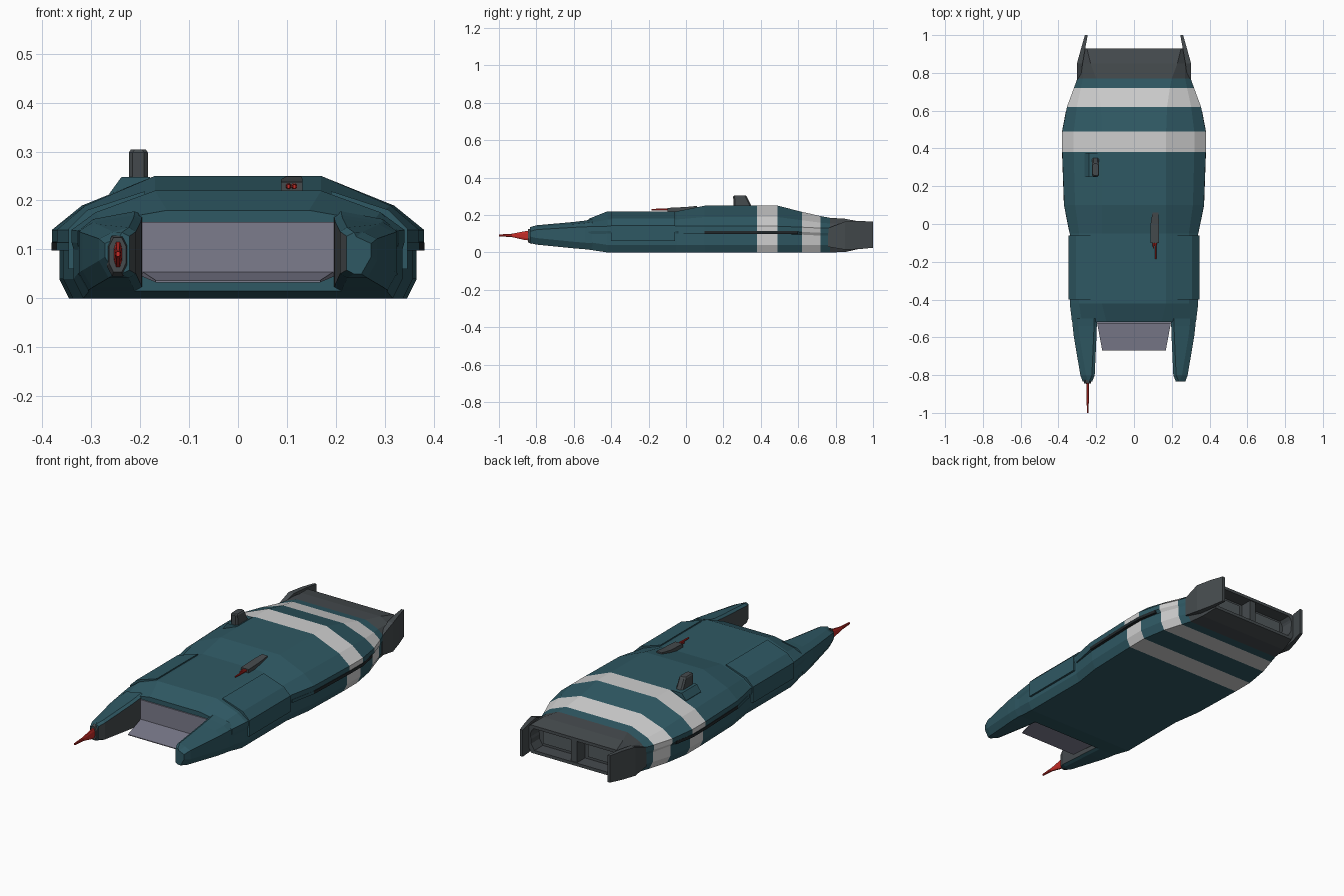
import bpy, bmesh

def mat(name, c):
    m = bpy.data.materials.new(name)
    m.diffuse_color = (*c, 1)
    return m

TEAL = mat("teal paint", (0.028, 0.098, 0.125))
WHITE = mat("stripe grey white", (0.62, 0.62, 0.62))
GREY = mat("dark grey metal", (0.06, 0.07, 0.076))
MID = mat("vent grey", (0.085, 0.1, 0.108))
BLACK = mat("slot black", (0.015, 0.02, 0.023))
RED = mat("red barrel", (0.55, 0.025, 0.02))
LILAC = mat("ramp lilac grey", (0.2, 0.2, 0.265))


def loft(name, rings, mats, rule=None):
    """Skin a list of closed rings, cap both ends, colour faces by a rule."""
    bm = bmesh.new()
    rv = [[bm.verts.new(p) for p in r] for r in rings]
    n = len(rv[0])
    for a, b in zip(rv, rv[1:]):
        for i in range(n):
            bm.faces.new((a[i], a[(i + 1) % n], b[(i + 1) % n], b[i]))
    bm.faces.new(rv[0])
    bm.faces.new(rv[-1])
    bmesh.ops.recalc_face_normals(bm, faces=bm.faces[:])
    bm.normal_update()
    if rule:
        for f in bm.faces:
            f.material_index = rule(f.calc_center_median(), f.normal)
    me = bpy.data.meshes.new(name)
    bm.to_mesh(me)
    bm.free()
    for m in mats:
        me.materials.append(m)
    ob = bpy.data.objects.new(name, me)
    bpy.context.collection.objects.link(ob)
    return ob


def rect(y, x0, x1, z0, z1):
    return [(x0, y, z0), (x1, y, z0), (x1, y, z1), (x0, y, z1)]


def octo(y, x, z, rx, rz, k=0.5):
    pts = [(1, k), (k, 1), (-k, 1), (-1, k), (-1, -k), (-k, -1), (k, -1), (1, -k)]
    return [(x + a * rx, y, z + b * rz) for a, b in pts]


def box(name, x0, x1, y0, y1, z0, z1, m):
    return loft(name, [rect(y0, x0, x1, z0, z1), rect(y1, x0, x1, z0, z1)], [m])


# Hull: mirrored faceted cross-sections along the length
def section(y, w, zb, zs, zt, xt, d):
    h = [(w - d - 0.02, zb), (w - d, zb + 0.04), (w - d, zs - 0.04), (w, zs - 0.025),
         (w, zs), (w - (w - xt) * 0.29, zs + 0.45 * (zt - zs)), (xt, zt)]
    return [(x, y, z) for x, z in h] + [(-x, y, z) for x, z in reversed(h)]

stations = [
    (-0.52, 0.328, 0.015, 0.138, 0.180, 0.145, 0.004),
    (-0.42, 0.34, 0, 0.14, 0.22, 0.17, 0.004),
    (-0.05, 0.34, 0, 0.14, 0.22, 0.17, 0.005),
    (0.10, 0.37, 0, 0.14, 0.25, 0.17, 0.013),
    (0.38, 0.38, 0, 0.14, 0.25, 0.17, 0.015),
    (0.49, 0.38, 0, 0.14, 0.25, 0.17, 0.015),
    (0.62, 0.355, 0, 0.135, 0.217, 0.175, 0.012),
    (0.72, 0.318, 0, 0.13, 0.194, 0.19, 0.006),
    (0.77, 0.30, 0, 0.13, 0.185, 0.20, 0.004),
    (0.85, 0.288, 0.002, 0.13, 0.18, 0.23, 0.004),
    (0.93, 0.27, 0.02, 0.13, 0.165, 0.25, 0.004)]
rings = [section(*s) for s in stations]
# recessed exhaust opening at the stern
rim = [(x * 0.92, y, 0.093 + (z - 0.093) * 0.78) for x, y, z in rings[-1]]
rings += [rim, [(x, 0.86, z) for x, y, z in rim]]

def hull_colour(c, n):
    if c.y > 0.77:
        return 2
    return 1 if 0.38 < c.y < 0.49 or 0.62 < c.y < 0.72 else 0

loft("hull", rings, [TEAL, WHITE, GREY], hull_colour)

# Stern pillar and vents
box("stern_pillar", -0.018, 0.018, 0.85, 0.925, 0.03, 0.155, GREY)

for s, side in ((1, "right"), (-1, "left")):
    def mx(ring):
        return [(s * x, y, z) for x, y, z in ring]

    loft("stern_vent_" + side, [mx(rect(0.85, 0.045, 0.215, 0.055, 0.13)),
                                mx(rect(0.875, 0.045, 0.215, 0.055, 0.13))], [MID])

    # Stern fins, sweeping inwards
    fin = [(0.76, 0.285, 0.303, 0.03, 0.13), (0.85, 0.272, 0.302, 0.015, 0.165),
           (0.93, 0.258, 0.28, 0.018, 0.168), (1.0, 0.245, 0.26, 0.025, 0.165)]
    loft("stern_fin_" + side, [mx(rect(*f)) for f in fin], [GREY])

    # Forward prongs with dark inner faces
    def prong(y, xi, w, zb, zs, zt):
        return mx([(xi, y, zb + 0.008), (xi + 0.015, y, zb), (w - 0.02, y, zb),
                   (w, y, zb + 0.035), (w, y, zs),
                   (w - 0.03, y, zs + 0.6 * (zt - zs)),
                   (xi + 0.015, y, zt), (xi, y, zt - 0.008)])
    loft("prong_" + side,
         [prong(-0.50, 0.196, 0.326, 0.014, 0.138, 0.178),
          prong(-0.54, 0.197, 0.325, 0.017, 0.137, 0.17),
          prong(-0.60, 0.199, 0.318, 0.022, 0.134, 0.163),
          prong(-0.80, 0.208, 0.284, 0.042, 0.122, 0.145),
          prong(-0.835, 0.222, 0.272, 0.05, 0.112, 0.135)],
         [TEAL, GREY], lambda c, n: 1 if n.x * s < -0.75 else 0)

    # Raised side hatch wrapping from flank to roof
    p = [(0.346, 0.06), (0.346, 0.143), (0.307, 0.181), (0.19, 0.219),
         (0.19, 0.2), (0.285, 0.17), (0.325, 0.14), (0.325, 0.06)]
    loft("side_hatch_" + side, [mx([(x, y, z) for x, z in p]) for y in (-0.40, -0.06)], [TEAL])

    # Flank slot
    slot = [(-0.04, 0.343), (0.10, 0.371), (0.38, 0.381), (0.49, 0.381), (0.595, 0.361)]
    loft("flank_slot_" + side,
         [mx(rect(y, w - 0.03, w, 0.098, 0.114)) for y, w in slot],
         [BLACK, TEAL], lambda c, n: 0 if c.y > 0.09 else 1)

# Bow: door shield and lowered ramp
box("bow_door", -0.196, 0.196, -0.526, -0.51, 0.05, 0.156, LILAC)
loft("bow_ramp", [rect(-0.52, -0.196, 0.196, 0.045, 0.055),
                  rect(-0.67, -0.168, 0.168, 0.033, 0.037)], [LILAC])

# Prong gun on the left tip
loft("prong_gun_mount", [octo(-0.825, -0.246, 0.087, 0.022, 0.042),
                         octo(-0.845, -0.246, 0.089, 0.017, 0.035)], [GREY])
loft("prong_gun", [octo(-0.84, -0.245, 0.09, 0.008, 0.026),
                   octo(-0.87, -0.245, 0.09, 0.007, 0.022),
                   octo(-0.93, -0.245, 0.091, 0.006, 0.009),
                   octo(-1.0, -0.245, 0.091, 0.004, 0.005)], [RED])

# Roof gun
loft("roof_gun_housing", [rect(-0.10, 0.088, 0.132, 0.216, 0.238),
                          rect(0.0, 0.088, 0.132, 0.22, 0.243),
                          rect(0.06, 0.098, 0.13, 0.235, 0.249)], [GREY])
for i, (x, y) in enumerate(((0.103, -0.13), (0.115, -0.185))):
    loft("roof_gun_barrel_%d" % i, [octo(-0.09, x, 0.229, 0.006, 0.006),
                                    octo(y, x, 0.229, 0.003, 0.004)], [RED])

# Roof sensor on its shoulder base
loft("sensor_base", [[(-0.262, y, 0.19), (-0.18, y, 0.19), (-0.18, y, 0.248),
                      (-0.238, y, 0.248), (-0.262, y, 0.215)] for y in (0.25, 0.375)], [TEAL])

def slab(z, y0, y1, i):
    x0, x1 = -0.223 + i, -0.184 - i
    c = 0.008
    return [(x0 + c, y0, z), (x1 - c, y0, z), (x1, y0 + c, z), (x1, y1 - c, z),
            (x1 - c, y1, z), (x0 + c, y1, z), (x0, y1 - c, z), (x0, y0 + c, z)]
loft("sensor_head", [slab(0.235, 0.255, 0.355, 0), slab(0.25, 0.255, 0.35, 0),
                     slab(0.298, 0.252, 0.325, 0), slab(0.304, 0.256, 0.32, 0.004)], [GREY])
